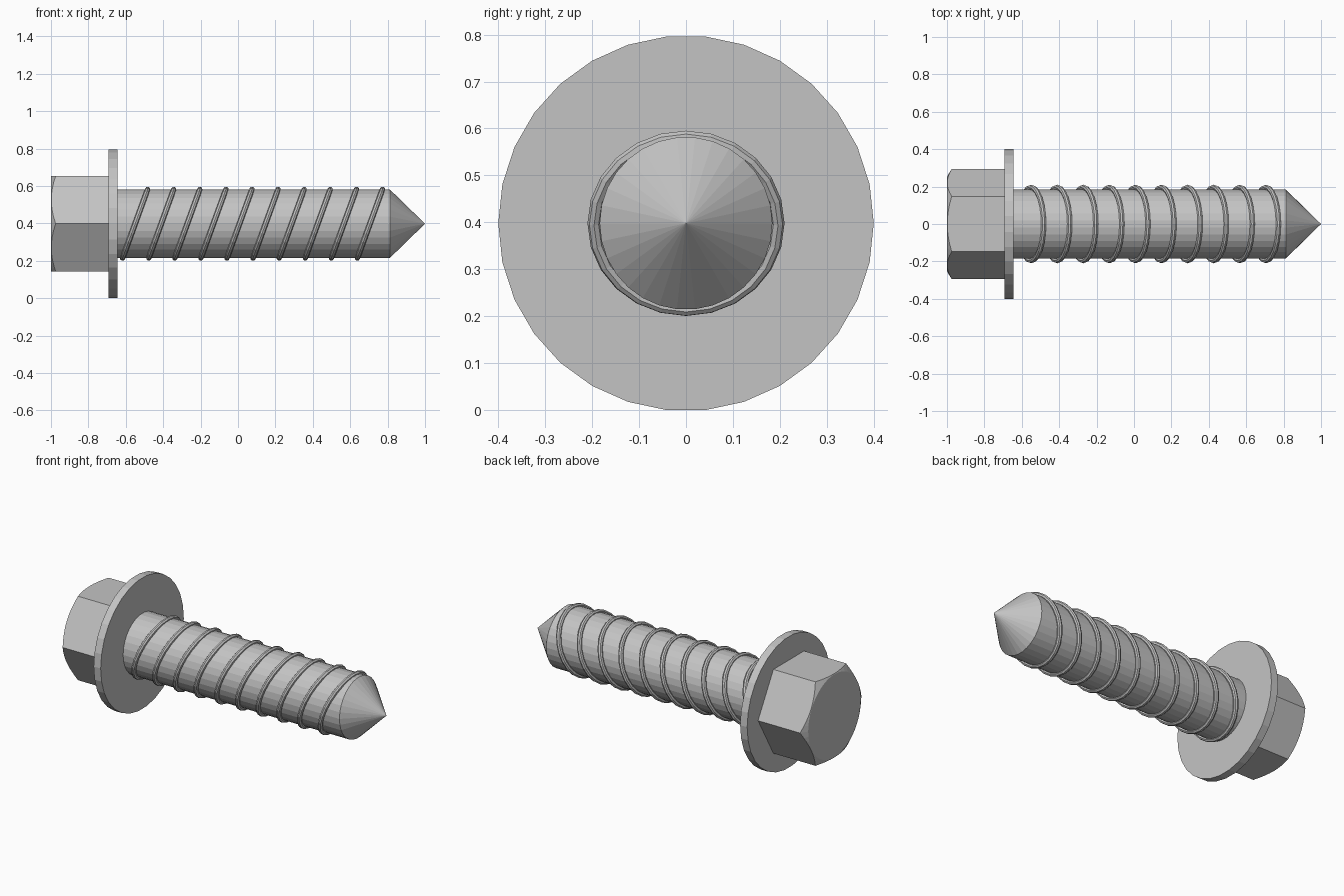
import bpy, bmesh, math

if "Cube" in bpy.data.objects:
    bpy.data.objects.remove(bpy.data.objects["Cube"])

CZ = 0.398  # height of the screw axis

steel = bpy.data.materials.new("grey_steel")
steel.diffuse_color = (0.55, 0.55, 0.55, 1)
steel.use_nodes = True
steel.node_tree.nodes["Principled BSDF"].inputs["Base Color"].default_value = steel.diffuse_color


def lathe(name, profile, sides):
    """Closed solid turned round the x axis from (x, radius) points; a corner sits at +y."""
    bm = bmesh.new()
    rings = []
    for x, r in profile:
        if r == 0:
            rings.append([bm.verts.new((x, 0, CZ))])
        else:
            rings.append([bm.verts.new((x, r * math.cos(a), CZ + r * math.sin(a)))
                          for a in (2 * math.pi * i / sides for i in range(sides))])
    for a, b in zip(rings, rings[1:]):
        for i in range(sides):
            j = (i + 1) % sides
            if len(b) == 1:
                bm.faces.new((a[i], a[j], b[0]))
            else:
                bm.faces.new((a[i], a[j], b[j], b[i]))
    for ring in (rings[0], rings[-1]):
        if len(ring) > 1:
            bm.faces.new(ring)
    bmesh.ops.recalc_face_normals(bm, faces=bm.faces)
    mesh = bpy.data.meshes.new(name)
    bm.to_mesh(mesh)
    bm.free()
    mesh.materials.append(steel)
    obj = bpy.data.objects.new(name, mesh)
    bpy.context.collection.objects.link(obj)
    return obj


# Hexagonal head, its outer corners trimmed by a cone
head = lathe("hex_head", [(-1, 0.295), (-0.68, 0.295)], 6)
cutter = lathe("head_chamfer_cutter", [(-1.02, 0.219), (-0.96, 0.32), (-0.6, 0.32)], 48)
cutter.hide_render = True
mod = head.modifiers.new("chamfer", 'BOOLEAN')
mod.operation = 'INTERSECT'
mod.solver = 'EXACT'
mod.object = cutter
bpy.context.view_layer.objects.active = head
bpy.ops.object.modifier_apply(modifier=mod.name)
bpy.data.objects.remove(cutter)

# Washer flange
lathe("washer_flange", [(-0.692, 0.4), (-0.645, 0.4)], 30)

# Shank with pointed tip
lathe("shank", [(-0.66, 0.184), (0.812, 0.184), (1, 0)], 30)

# Thread: ten tilted rings
for i in range(10):
    bpy.ops.mesh.primitive_torus_add(
        major_segments=24, minor_segments=8, major_radius=0.196, minor_radius=0.014,
        location=(-0.55 + 0.1395 * i, 0, CZ), rotation=(0, math.radians(110), 0))
    ring = bpy.context.object
    ring.name = f"thread_ring_{i + 1}"
    ring.data.materials.append(steel)
